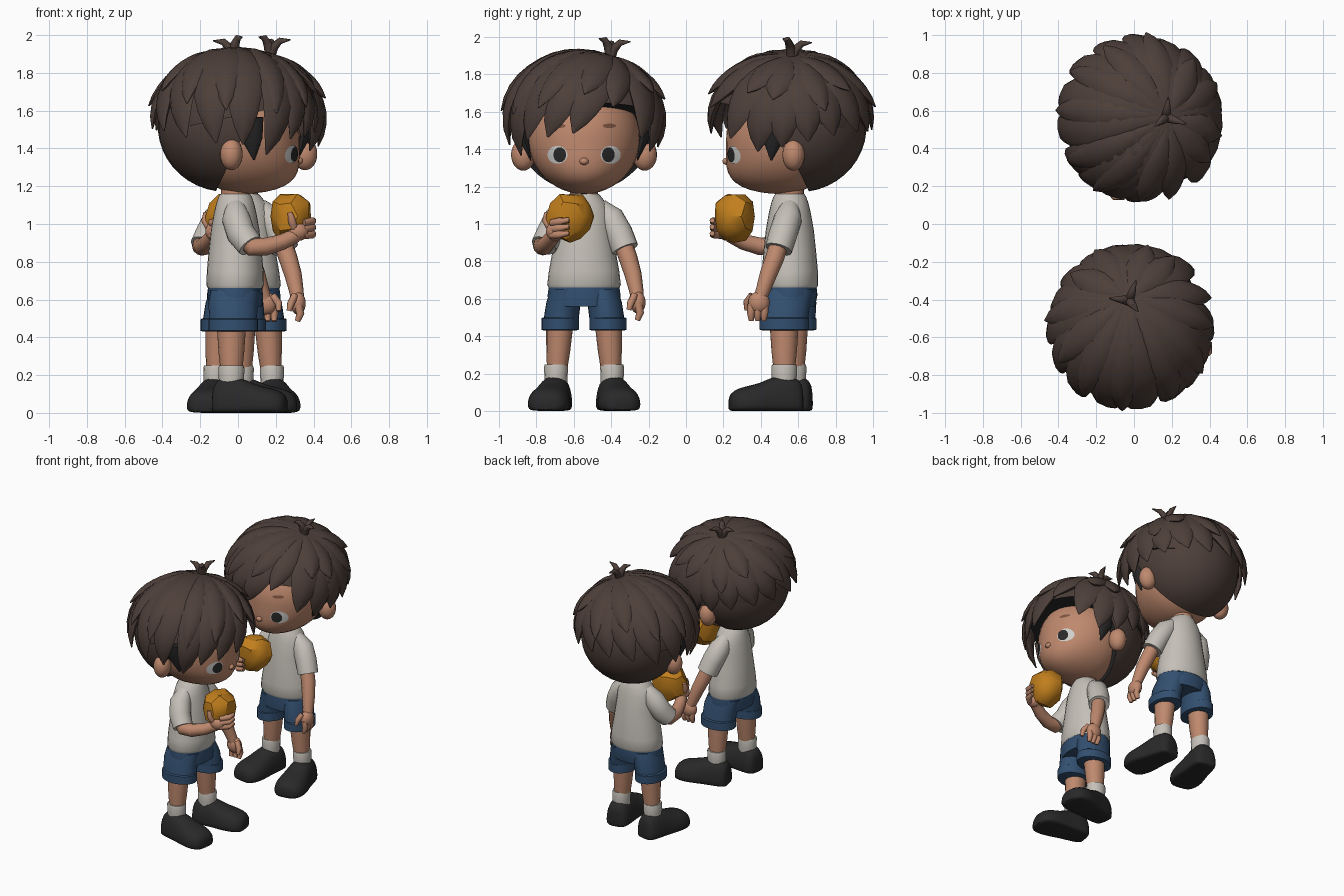
import bpy, bmesh, math, random
from mathutils import Vector, Matrix

if "Cube" in bpy.data.objects:
    bpy.data.objects.remove(bpy.data.objects["Cube"])


def mat(name, c):
    m = bpy.data.materials.new(name)
    m.diffuse_color = (*c, 1)
    m.use_nodes = True
    m.node_tree.nodes["Principled BSDF"].inputs["Base Color"].default_value = m.diffuse_color
    return m


HAIR = mat("dark brown hair", (0.075, 0.050, 0.042))
SKIN = mat("skin", (0.52, 0.25, 0.155))
CLOTH = mat("off white cloth", (0.56, 0.53, 0.48))
BLUE = mat("blue denim", (0.032, 0.078, 0.16))
BLACK = mat("charcoal", (0.022, 0.022, 0.023))
BREAD = mat("golden bread", (0.53, 0.21, 0.012))
WHITE = mat("eye white", (0.62, 0.62, 0.60))
BROW = mat("brow brown", (0.20, 0.085, 0.05))
PLACE = Matrix()
PREFIX = ""


def finish(name, bm, *mats, sub=0, angle=50):
    bmesh.ops.recalc_face_normals(bm, faces=bm.faces)
    bm.transform(PLACE)
    me = bpy.data.meshes.new(PREFIX + name)
    bm.to_mesh(me)
    bm.free()
    for m in mats:
        me.materials.append(m)
    for p in me.polygons:
        p.use_smooth = True
    me.set_sharp_from_angle(angle=math.radians(angle))
    ob = bpy.data.objects.new(PREFIX + name, me)
    bpy.context.collection.objects.link(ob)
    if sub:
        ob.modifiers.new("smooth", "SUBSURF").levels = sub
        ob.modifiers["smooth"].render_levels = sub


def skin_rings(bm, rings):
    """Bridge rings of points and close both ends."""
    vs = [[bm.verts.new(p) for p in r] for r in rings]
    n = len(vs[0])
    for a, b in zip(vs, vs[1:]):
        for i in range(n):
            bm.faces.new((a[i], a[(i + 1) % n], b[(i + 1) % n], b[i]))
    bm.faces.new(vs[0])
    bm.faces.new(vs[-1])


def loft(bm, secs, n=24):
    """secs: (cx, cy, z, rx, ry) stacked upward."""
    skin_rings(bm, [[(cx + rx * math.cos(2 * math.pi * i / n), cy + ry * math.sin(2 * math.pi * i / n), z)
                     for i in range(n)] for cx, cy, z, rx, ry in secs])


def sweep(bm, path, wide, thick, normals=None, n=10):
    path = [Vector(p) for p in path]
    rings = []
    for k, p in enumerate(path):
        t = (path[min(k + 1, len(path) - 1)] - path[max(k - 1, 0)]).normalized()
        nor = normals[k] if normals else Vector((1, 0, 0))
        nor = (nor - t * nor.dot(t)).normalized()
        side = t.cross(nor)
        rings.append([p + side * wide[k] * math.cos(2 * math.pi * i / n) + nor * thick[k] * math.sin(2 * math.pi * i / n)
                      for i in range(n)])
    skin_rings(bm, rings)


def tube(bm, path, radii, n=10):
    sweep(bm, path, radii, radii, n=n)


def ball(bm, c, r, seg=20):
    bmesh.ops.create_uvsphere(bm, u_segments=seg, v_segments=seg * 2 // 3, radius=1,
                              matrix=Matrix.Translation(c) @ Matrix.Diagonal((*r, 1)))


# ---- head surface, shared by the head and the painted face plates
def bulge(u):
    return 1 + 0.6 * u * u if u < 0 else 1


def face_y(x, z):
    u, v = (z - 1.46) / 0.30, x / 0.30
    return -0.06 - 0.30 * math.sqrt(max(0, 1 - u * u - v * v)) * bulge(u)


def plate(bm, cx, cz, rx, rz, lift):
    rings = [[bm.verts.new((cx + rx * f * math.cos(a), face_y(cx + rx * f * math.cos(a), cz + rz * f * math.sin(a)) - lift,
                            cz + rz * f * math.sin(a))) for a in [i * math.pi / 10 for i in range(20)]] for f in (1, 0.6, 0.2)]
    for a, b in zip(rings, rings[1:]):
        for i in range(20):
            bm.faces.new((a[i], a[(i + 1) % 20], b[(i + 1) % 20], b[i]))
    bm.faces.new(rings[-1])


def head():
    bm = bmesh.new()
    bmesh.ops.create_uvsphere(bm, u_segments=32, v_segments=24, radius=1)
    for v in bm.verts:
        x, y, u = v.co
        v.co = (0.30 * x, -0.06 + 0.30 * y * (bulge(u) if y < 0 else 1), 1.46 + 0.30 * u)
    ball(bm, (0, -0.355, 1.335), (0.025, 0.025, 0.02), 12)
    for s in (-1, 1):
        ball(bm, (s * 0.325, 0, 1.37), (0.065, 0.06, 0.085))
    loft(bm, [(0, -0.02, 1.08, 0.075, 0.075), (0, -0.02, 1.25, 0.075, 0.075)])
    finish("head_and_ears", bm, SKIN)
    w, d, b = bmesh.new(), bmesh.new(), bmesh.new()
    for s in (-1, 1):
        plate(w, s * 0.142, 1.37, 0.054, 0.048, 0.004)
        plate(d, s * 0.130, 1.37, 0.034, 0.040, 0.008)
        plate(b, s * 0.135, 1.525, 0.036, 0.012, 0.004)
    finish("eye_whites", w, WHITE)
    finish("eye_pupils", d, BLACK)
    finish("eyebrows", b, BROW)


# ---- hair: two trimmed shells plus leaf shaped locks from an off-centre crown
CEN, RAD = Vector((0, -0.02, 1.555)), (0.40, 0.40, 0.36)
CROWN = Vector((0.36, 0.02, 0.93)).normalized()


def shell(name, c, r, co, no):
    bm = bmesh.new()
    ball(bm, c, r, 32)
    g = bm.verts[:] + bm.edges[:] + bm.faces[:]
    cut = bmesh.ops.bisect_plane(bm, geom=g, plane_co=co, plane_no=no, clear_inner=True)
    edges = [e for e in cut["geom_cut"] if isinstance(e, bmesh.types.BMEdge)]
    for f in bmesh.ops.contextual_create(bm, geom=edges)["faces"]:
        f.material_index = 1
    finish(name, bm, HAIR, BLACK)


def lock(bm, az, z_end, width, flare, t0=0.0):
    a, u = math.radians(az), (z_end - CEN.z) / RAD[2]
    h = math.sqrt(1 - u * u)
    end = Vector((h * math.sin(a), -h * math.cos(a), u))
    path, wide, nors = [], [], []
    for k in range(11):
        t = t0 + (1 - t0) * k / 10
        s = k / 10
        d = CROWN.slerp(end, t)
        f = 1.0 + flare * s ** 3
        path.append(CEN + Vector([d[i] * RAD[i] * f for i in range(3)]))
        nors.append(Vector([d[i] / RAD[i] for i in range(3)]).normalized())
        wide.append(width * min(1, 0.25 + 1.5 * s) * max(0.02, 1 - s ** 4) ** 0.8)
    sweep(bm, path, wide, [0.03 * min(1, w / width * 1.3) + 0.002 for w in wide], nors, 8)


def hair():
    random.seed(4)
    shell("hair_back", (0, 0.025, 1.52), (0.365, 0.365, 0.35), (0, 0.06, 1.22), (0, 0.35, 0.17))
    shell("hair_cap", CEN, RAD, (0, -0.40, 1.65), (0, 0.2, 0.95))
    bm = bmesh.new()
    outer = [(-8, 1.49), (-28, 1.47), (-46, 1.46), (-64, 1.38), (-84, 1.43), (-104, 1.44), (-126, 1.47), (-148, 1.50),
             (-170, 1.51), (168, 1.50), (146, 1.50), (124, 1.48), (104, 1.45), (84, 1.42), (64, 1.40), (44, 1.47)]
    for az, z in outer:
        lock(bm, az, z, 0.115, random.uniform(0.06, 0.14))
    for i in range(12):
        lock(bm, i * 30 + random.uniform(-8, 8) - 5, random.uniform(1.58, 1.70), 0.09, random.uniform(0.10, 0.17), 0.05)
    finish("hair_locks", bm, HAIR)
    # sideburns
    bm = bmesh.new()
    for s in (-1, 1):
        sweep(bm, [(s * 0.33, -0.10, 1.56), (s * 0.32, -0.11, 1.45), (s * 0.285, -0.12, 1.34)],
              [0.07, 0.055, 0.004], [0.03, 0.025, 0.003])
    finish("sideburns", bm, BLACK)
    # little sprouts on the crown
    bm = bmesh.new()
    for dx, dy, h in ((-0.05, -0.04, 0.07), (0.09, -0.03, 0.055), (0.01, 0.09, 0.05)):
        b = Vector((0.14, -0.01, 1.88))
        tube(bm, [b, b + Vector((dx * 0.2, dy * 0.2, h)), b + Vector((dx * 0.6, dy * 0.6, h + 0.035)),
                  b + Vector((dx * 1.2, dy * 1.2, h + 0.04))], [0.025, 0.025, 0.018, 0.003], 8)
    finish("hair_sprouts", bm, HAIR)


def clothes():
    bm = bmesh.new()
    loft(bm, [(0, -0.02, z, rx, ry) for z, rx, ry in
              ((0.66, 0.19, 0.145), (0.675, 0.197, 0.152), (0.75, 0.188, 0.15), (0.86, 0.168, 0.14), (0.97, 0.15, 0.128),
               (1.06, 0.142, 0.112), (1.11, 0.12, 0.10), (1.145, 0.092, 0.088), (1.16, 0.08, 0.078))], 28)
    tube(bm, [(0.08, -0.02, 1.09), (0.14, -0.03, 1.03), (0.185, -0.055, 0.95), (0.22, -0.08, 0.865)],
         [0.05, 0.075, 0.076, 0.073], 16)
    tube(bm, [(-0.08, -0.02, 1.09), (-0.14, -0.025, 1.03), (-0.18, -0.05, 0.95), (-0.215, -0.10, 0.885)],
         [0.05, 0.075, 0.076, 0.07], 16)
    finish("shirt", bm, CLOTH)
    bm = bmesh.new()
    loft(bm, [(0, -0.025, 0.56, 0.19, 0.14), (0, -0.02, 0.62, 0.195, 0.148), (0, -0.02, 0.69, 0.185, 0.14)])
    for s, y in ((-1, -0.01), (1, -0.05)):
        loft(bm, [(s * 0.128, y, z, rx, ry) for z, rx, ry in
                  ((0.43, 0.085, 0.11), (0.435, 0.10, 0.132), (0.495, 0.10, 0.132), (0.50, 0.093, 0.125))])
        loft(bm, [(s * 0.124, y, 0.48, 0.094, 0.126), (s * 0.11, y * 0.8, 0.58, 0.092, 0.13), (s * 0.09, -0.02, 0.65, 0.09, 0.13)])
    finish("shorts", bm, BLUE)


def arms():
    bm = bmesh.new()
    tube(bm, [(0.20, -0.07, 0.92), (0.235, -0.10, 0.82), (0.262, -0.135, 0.73), (0.28, -0.165, 0.64), (0.285, -0.18, 0.60)],
         [0.05, 0.05, 0.046, 0.038, 0.035], 12)
    ball(bm, (0.288, -0.185, 0.58), (0.042, 0.058, 0.06), 14)
    for k in (-1, 0, 1):
        tube(bm, [(0.29, -0.19 + k * 0.034, 0.57), (0.30, -0.192 + k * 0.036, 0.525), (0.285, -0.192 + k * 0.034, 0.485)],
             [0.021, 0.021, 0.014], 8)
    tube(bm, [(0.27, -0.22, 0.62), (0.25, -0.25, 0.58), (0.24, -0.25, 0.54)], [0.02, 0.02, 0.013], 8)
    finish("hanging_arm", bm, SKIN)
    bm = bmesh.new()
    tube(bm, [(-0.20, -0.06, 0.93), (-0.222, -0.11, 0.88), (-0.215, -0.18, 0.88), (-0.19, -0.27, 0.905), (-0.16, -0.34, 0.94)],
         [0.045, 0.052, 0.047, 0.042, 0.038], 12)
    ball(bm, (-0.155, -0.35, 0.96), (0.05, 0.06, 0.05), 14)
    for k in range(3):
        tube(bm, [(-0.17, -0.38, 0.94 + k * 0.033), (-0.13, -0.43, 0.945 + k * 0.035), (-0.08, -0.435, 0.95 + k * 0.035)],
             [0.021, 0.021, 0.014], 8)
    tube(bm, [(-0.18, -0.33, 0.98), (-0.205, -0.32, 1.02), (-0.20, -0.31, 1.06)], [0.022, 0.02, 0.013], 8)
    finish("holding_arm", bm, SKIN)
    # bread roll, lumpy
    random.seed(9)
    bm = bmesh.new()
    bmesh.ops.create_icosphere(bm, subdivisions=2, radius=1)
    for v in bm.verts:
        f = random.uniform(0.93, 1.09)
        v.co = Vector((-0.075 + 0.13 * v.co.x * f, -0.315 + 0.112 * v.co.y * f, 1.04 + 0.14 * min(v.co.z, 0.85) * f))
    finish("bread_roll", bm, BREAD, angle=30)


def legs():
    skin, sock, shoe = bmesh.new(), bmesh.new(), bmesh.new()
    for s, y in ((-1, 0.0), (1, -0.05)):
        loft(skin, [(s * 0.145, y, 0.20, 0.052, 0.055), (s * 0.138, y, 0.32, 0.064, 0.068), (s * 0.128, y, 0.50, 0.075, 0.08)], 16)
        loft(sock, [(s * 0.15, y, z, r, r * 1.08) for z, r in
                    ((0.12, 0.06), (0.18, 0.062), (0.235, 0.064), (0.25, 0.06))], 16)
        turn = Matrix.Translation((s * 0.155, y, 0)) @ Matrix.Rotation(s * math.radians(10), 4, "Z")
        rings = []
        for yy, w, h in ((0.10, 0.05, 0.12), (0.085, 0.078, 0.17), (0.03, 0.092, 0.20), (-0.06, 0.095, 0.19),
                         (-0.13, 0.11, 0.15), (-0.21, 0.118, 0.135), (-0.27, 0.10, 0.115), (-0.30, 0.06, 0.08)):
            ring = []
            for i in range(16):
                c, q = math.cos(i * math.pi / 8), math.sin(i * math.pi / 8)
                z = 0.035 + (h - 0.035) * q if q > 0 else 0.035 * (1 - abs(q) ** 0.35)
                ring.append(turn @ Vector((w * math.copysign(abs(c) ** 0.75, c), yy, z)))
            rings.append(ring)
        skin_rings(shoe, rings)
    finish("legs", skin, SKIN)
    finish("socks", sock, CLOTH)
    finish("shoes", shoe, BLACK, sub=1, angle=80)


# ---- two boys, the first turned to face +x, the second facing the front
for PREFIX, PLACE in (("first_boy_", Matrix.Translation((-0.035, -0.545, 0)) @ Matrix.Rotation(math.pi / 2, 4, "Z")),
                      ("second_boy_", Matrix.Translation((0.03, 0.575, 0)))):
    head()
    hair()
    clothes()
    arms()
    legs()
